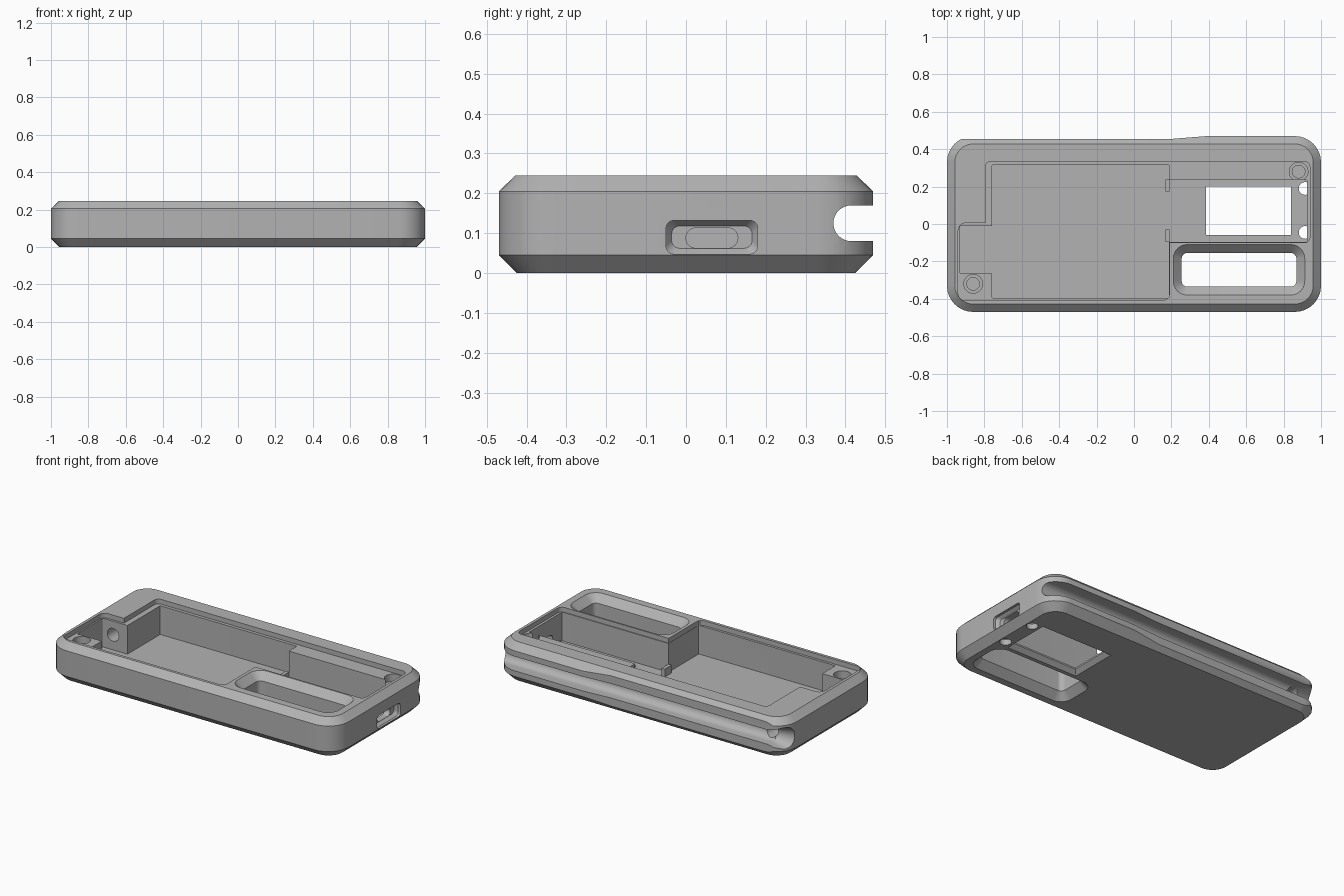
import bpy, bmesh
from math import sin, cos, pi

if "Cube" in bpy.data.objects:
    bpy.data.objects.remove(bpy.data.objects["Cube"], do_unlink=True)

grey = bpy.data.materials.new("matte_grey")
grey.use_nodes = True
grey.diffuse_color = (0.45, 0.45, 0.45, 1)
grey.node_tree.nodes["Principled BSDF"].inputs["Base Color"].default_value = grey.diffuse_color


def rounded(a0, a1, b0, b1, r, segs=8):
    """Outline of a rounded rectangle."""
    r = max(r, 0.0005)
    centres = ((a1 - r, b1 - r), (a0 + r, b1 - r), (a0 + r, b0 + r), (a1 - r, b0 + r))
    return [(ca + r * cos((q + i / segs) * pi / 2), cb + r * sin((q + i / segs) * pi / 2))
            for q, (ca, cb) in enumerate(centres) for i in range(segs + 1)]


def solid(name, levels, axis="Z"):
    """Closed solid through (outline, height) levels along an axis."""
    turn = {"Z": lambda a, b, c: (a, b, c), "X": lambda a, b, c: (c, a, b),
            "Y": lambda a, b, c: (b, c, a)}[axis]
    bm = bmesh.new()
    rings = [[bm.verts.new(turn(a, b, h)) for a, b in outline] for outline, h in levels]
    n = len(rings[0])
    for low, high in zip(rings, rings[1:]):
        for i in range(n):
            j = (i + 1) % n
            bm.faces.new((low[i], low[j], high[j], high[i]))
    bm.faces.new(rings[0][::-1])
    bm.faces.new(rings[-1])
    bmesh.ops.remove_doubles(bm, verts=bm.verts, dist=1e-5)
    bmesh.ops.recalc_face_normals(bm, faces=bm.faces)
    mesh = bpy.data.meshes.new(name)
    bm.to_mesh(mesh)
    bm.free()
    mesh.materials.append(grey)
    ob = bpy.data.objects.new(name, mesh)
    bpy.context.collection.objects.link(ob)
    return ob


def block(name, rect, r, h0, h1, axis="Z"):
    outline = rounded(*rect, r)
    return solid(name, [(outline, h0), (outline, h1)], axis)


def rod(name, a, b, r, h0, h1, axis="Z"):
    return block(name, (a - r, a + r, b - r, b + r), r, h0, h1, axis)


def grown(rect, d):
    return (rect[0] - d, rect[1] + d, rect[2] - d, rect[3] + d)


def cut(tool):
    """Subtract a tool from the case and discard it."""
    tool.hide_render = True
    mod = case.modifiers.new(tool.name, "BOOLEAN")
    mod.operation = "DIFFERENCE"
    mod.solver = "EXACT"
    mod.object = tool
    bpy.context.view_layer.objects.active = case
    bpy.ops.object.modifier_apply(modifier=mod.name)
    bpy.data.objects.remove(tool, do_unlink=True)


# Case shell with chamfered top and bottom edges
FLOOR, LEDGE, TOP = 0.035, 0.215, 0.245
body = (-1, 1, -0.47, 0.47)
case = solid("case", [(rounded(*grown(body, -d), 0.14 - d), z)
                      for d, z in ((0.045, 0), (0, 0.045), (0, 0.205), (0.042, TOP))])

# Shallower back edge that swells towards the left end
cut(solid("back_trim", [([(-1.1, 0.455), (0.2, 0.455), (0.4, 0.471), (0.4, 0.6), (-1.1, 0.6)], z)
                        for z in (-0.1, 0.4)]))

# Long groove along the back, flared at the right end
groove = (0.37, 0.6, 0.08, 0.17)
cut(block("back_groove", groove, 0.045, -1.1, 1.1, "X"))
cut(solid("groove_flare", [(rounded(*groove, 0.044), -0.89),
                           (rounded(0.345, 0.65, 0.045, 0.205, 0.079), -1.02)], "X"))

# Stepped recess for the lid
cut(block("lid_recess_back", (-0.795, 0.94, -0.1, 0.335), 0.03, LEDGE, 0.4))
cut(block("lid_recess_front", (-0.94, 0.19, -0.41, 0.005), 0.04, LEDGE, 0.4))

# Deep pockets
cut(block("main_pocket", (-0.76, 0.188, -0.395, 0.315), 0.005, FLOOR, 0.4))
cut(block("left_pocket", (0.17, 0.925, -0.095, 0.235), 0.005, FLOOR, 0.4))
cut(block("right_pocket", (-0.93, -0.74, -0.265, -0.01), 0.005, FLOOR, 0.4))
cut(rod("cable_hole", 0.13, -0.86, 0.04, -0.05, 0.415, "Y"))

# Screw bosses
for x, y in ((0.88, 0.28), (-0.86, -0.32)):
    cut(rod("screw_seat", x, y, 0.05, 0.17, 0.4))
    cut(rod("screw_hole", x, y, 0.034, 0.06, 0.2))

# Strap slot, flared above and below
slot = (0.255, 0.868, -0.335, -0.155)
cut(solid("strap_slot", [(rounded(*grown(slot, d), 0.03 + d), z) for d, z in
                         ((0.055, -0.01), (0, 0.045), (0, 0.2), (0.055, 0.255))]))

# Window and small holes through the floor
window = (0.385, 0.84, -0.06, 0.2)
cut(solid("floor_window", [(rounded(*grown(window, d), 0), z)
                           for d, z in ((0.035, -0.01), (0, 0.025), (0, 0.06))]))
for y in (-0.045, 0.19):
    cut(rod("floor_hole", 0.915, y, 0.034, -0.05, FLOOR + 0.01))

# Charging port in the left end
port = (-0.05, 0.18, 0.048, 0.132)
cut(solid("port_recess", [(rounded(*grown(port, d), 0.02), x)
                          for d, x in ((-0.014, 0.965), (0, 0.985), (0, 1.05))], "X"))
cut(block("port_slot", (0, 0.13, 0.063, 0.113), 0.024, 0.9, 1.0, "X"))

# Low stops between the two pockets
for y0, y1 in ((-0.097, -0.03), (0.175, 0.237)):
    block("pocket_stop", (0.168, 0.19, y0, y1), 0, FLOOR - 0.005, 0.085)

# Smooth the rounded walls, keep the edges crisp
bpy.context.view_layer.update()
case.select_set(True)
bpy.context.view_layer.objects.active = case
bpy.ops.object.shade_smooth_by_angle(angle=0.5)
